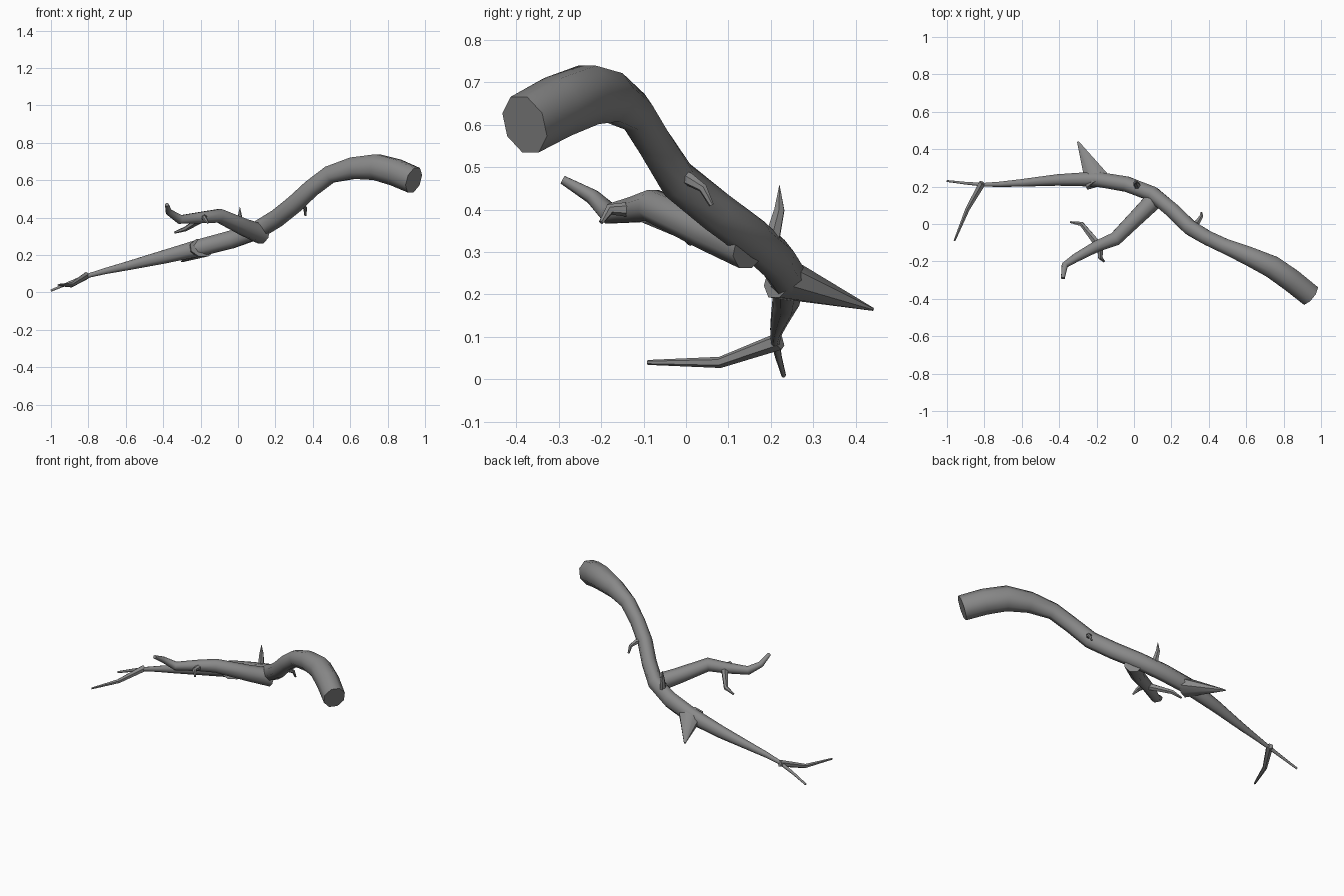
import bpy, bmesh, math
from mathutils import Vector

cube = bpy.data.objects.get("Cube")
if cube:
    bpy.data.objects.remove(cube)

# Single bark colour
bark = bpy.data.materials.new("grey bark")
bark.use_nodes = True
grey = (.25, .25, .25, 1)
bark.diffuse_color = grey
bark.node_tree.nodes["Principled BSDF"].inputs["Base Color"].default_value = grey


def taper(path, thick, thin):
    """Even run of half widths from the root of a limb to its tip."""
    last = len(path) - 1
    return [thick + (thin - thick) * i / last for i in range(last + 1)]


def rounded(values):
    """Add a smooth midpoint between each pair of neighbouring stations."""
    before = [values[0] * 2 - values[1]] + values
    after = values + [values[-1] * 2 - values[-2]]
    result = [values[0]]
    for i in range(len(values) - 1):
        inner = (values[i] + values[i + 1]) * 9
        outer = before[i] + after[i + 2]
        result += [(inner - outer) / 16, values[i + 1]]
    return result


def cross_section(bm, centre, along, width, height, sides):
    """Ring of vertices at right angles to the direction of growth."""
    side = along.cross(Vector((0, 0, 1))).normalized()
    up = side.cross(along)
    corner = 1 / math.cos(math.pi / sides)
    ring = []
    for k in range(sides):
        angle = math.tau * (k + .5) / sides
        offset = side * math.cos(angle) * width + up * math.sin(angle) * height
        ring.append(bm.verts.new(centre + offset * corner))
    return ring


def limb(name, centres, widths, aspect=1, sides=8):
    """Sweep a closed tapering tube along a list of centre points."""
    bm = bmesh.new()
    rings = []
    last = len(centres) - 1
    for i, (centre, width) in enumerate(zip(centres, widths)):
        ahead = (centres[min(i + 1, last)] - centre).normalized()
        behind = (centre - centres[max(i - 1, 0)]).normalized()
        along = (ahead + behind).normalized()
        rings.append(cross_section(bm, centre, along, width, width * aspect, sides))
    for lower, upper in zip(rings, rings[1:]):
        for k in range(sides):
            j = (k + 1) % sides
            bm.faces.new((lower[k], lower[j], upper[j], upper[k]))
    bm.faces.new(rings[0])
    bm.faces.new(rings[-1])
    bmesh.ops.recalc_face_normals(bm, faces=bm.faces)
    mesh = bpy.data.meshes.new(name)
    bm.to_mesh(mesh)
    bm.free()
    mesh.materials.append(bark)
    limb_object = bpy.data.objects.new(name, mesh)
    bpy.context.collection.objects.link(limb_object)
    bpy.ops.object.select_all(action="DESELECT")
    limb_object.select_set(True)
    bpy.context.view_layer.objects.active = limb_object
    bpy.ops.object.shade_smooth_by_angle(angle=math.radians(50))


def points(*coordinates):
    return [Vector(c) for c in coordinates]


# Main stem, from the thick broken end to the thin tip
stem = points((.94, -.38, .6), (.74, -.23, .67), (.49, -.12, .63),
              (.3, -.02, .47), (.1, .16, .33), (-.2, .24, .24),
              (-.6, .22, .14), (-.8, .21, .09), (-1, .23, .01))
stem_widths = [.06, .06, .04, .04, .04, .04, .02, .01, .005]
limb("main_stem", rounded(stem), rounded(stem_widths), aspect=1.15)

# Kinked side branch
branch = points((.13, .15, .31), (.03, .05, .35), (-.1, -.08, .41),
                (-.2, -.12, .4), (-.31, -.18, .39), (-.37, -.22, .43),
                (-.38, -.29, .47))
limb("side_branch", branch, taper(branch, .05, .01))

# Pointed stub on the back
stub = points((-.19, .22, .24), (-.3, .44, .165))
limb("back_stub", stub, taper(stub, .07, .005), aspect=.7)

# Thin twigs
twigs = {
    "tip_twig": points((-.81, .22, .09), (-.89, .08, .04), (-.96, -.09, .04)),
    "branch_inner_twig": points((-.2, -.1, .39), (-.28, 0, .34), (-.34, .01, .32)),
    "branch_outer_twig": points((-.18, -.11, .4), (-.18, -.18, .4), (-.16, -.2, .37)),
    "upright_twig": points((.02, .2, .32), (.01, .22, .4), (.01, .22, .46)),
    "hooked_twig": points((.3, -.02, .48), (.34, .01, .47), (.36, .04, .45), (.36, .06, .41)),
}
for name, path in twigs.items():
    limb(name, path, taper(path, .018, .005), sides=6)
